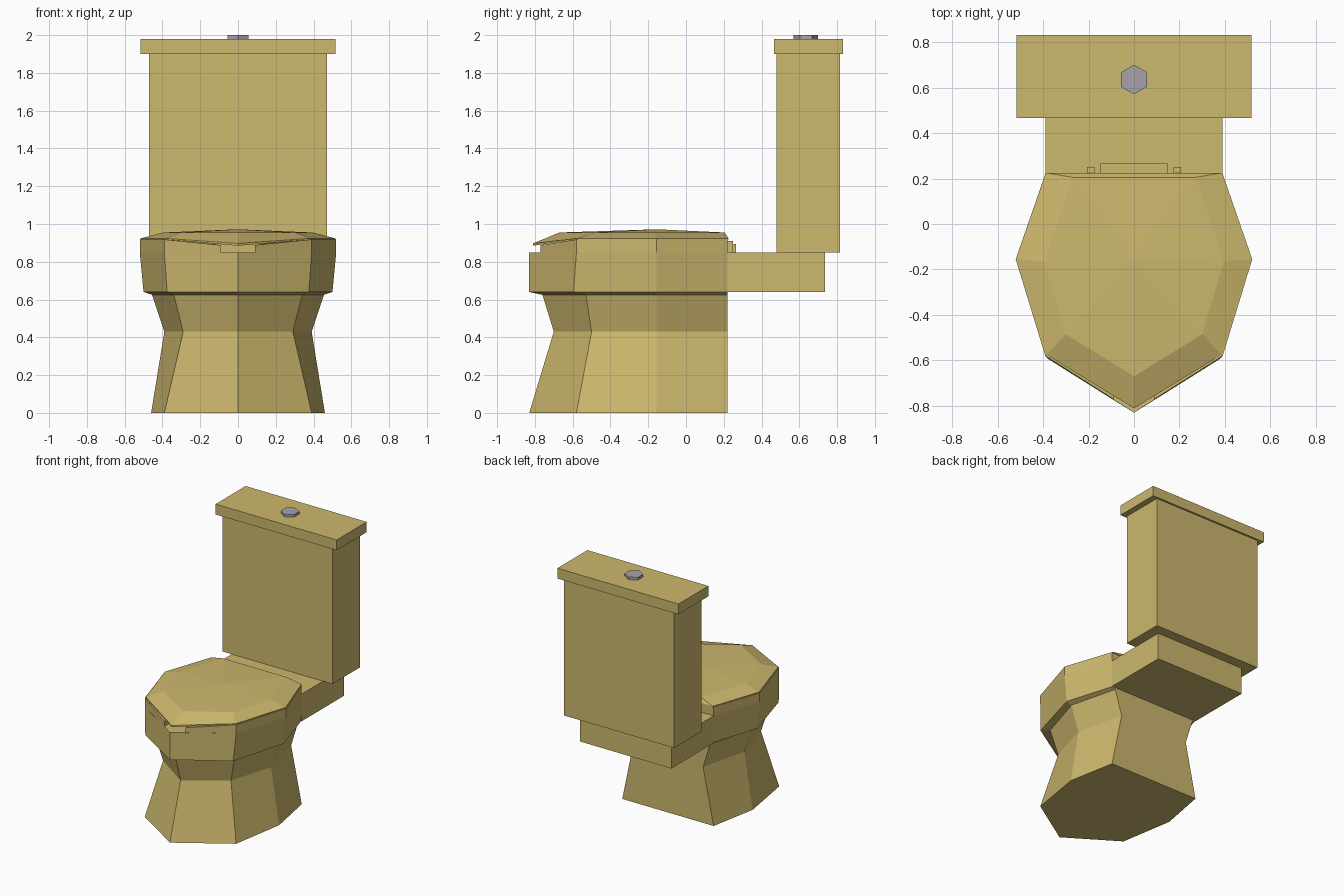
import bpy, bmesh, math

cube = bpy.data.objects.get("Cube")
if cube:
    bpy.data.objects.remove(cube)


def material(name, colour):
    mat = bpy.data.materials.new(name)
    mat.use_nodes = True
    mat.diffuse_color = (*colour, 1)
    mat.node_tree.nodes["Principled BSDF"].inputs["Base Color"].default_value = (*colour, 1)
    return mat


TAN = material("tan ceramic", (0.61, 0.48, 0.155))
GREY = material("grey metal", (0.37, 0.37, 0.40))


def finish(name, bm, mat):
    bmesh.ops.recalc_face_normals(bm, faces=bm.faces)
    mesh = bpy.data.meshes.new(name)
    bm.to_mesh(mesh)
    bm.free()
    mesh.materials.append(mat)
    obj = bpy.data.objects.new(name, mesh)
    bpy.context.collection.objects.link(obj)
    return obj


def box(name, x, y, z):
    bm = bmesh.new()
    bmesh.ops.create_cube(bm, size=1)
    for v in bm.verts:
        v.co = [lo + (c + 0.5) * (hi - lo) for c, (lo, hi) in zip(v.co, (x, y, z))]
    return finish(name, bm, TAN)


def ring(tip, front, side, back, z, tip_z=None):
    """Seven-sided outline, mirrored in x, with a flat back edge."""
    right = [(*p, z) for p in (front, side, back)]
    left = [(-px, py, pz) for px, py, pz in reversed(right)]
    return [(0, tip, z if tip_z is None else tip_z)] + right + left


def bridge(bm, rings, closed=True):
    loops = [[bm.verts.new(p) for p in r] for r in rings]
    n = len(loops[0])
    for a, b in zip(loops, loops[1:]):
        for i in range(n if closed else n - 1):
            j = (i + 1) % n
            bm.faces.new((a[i], a[j], b[j], b[i]))
    return loops


# Pedestal and bowl with a sunken basin
BACK = 0.22
bm = bmesh.new()
loops = bridge(bm, [
    ring(-0.83, (0.39, -0.58), (0.46, -0.155), (0.39, BACK), 0),
    ring(-0.70, (0.29, -0.50), (0.39, -0.155), (0.30, BACK), 0.43),
    ring(-0.76, (0.34, -0.53), (0.455, -0.155), (0.36, BACK), 0.625),
    ring(-0.83, (0.375, -0.595), (0.50, -0.155), (0.385, BACK), 0.64),
    ring(-0.83, (0.39, -0.58), (0.52, -0.155), (0.39, BACK), 0.85),
    ring(-0.63, (0.27, -0.47), (0.37, -0.155), (0.27, 0.08), 0.85),
    ring(-0.45, (0.18, -0.36), (0.24, -0.155), (0.18, 0.0), 0.55),
])
bm.faces.new(loops[0])
bm.faces.new(loops[-1])
finish("bowl", bm, TAN)
box("tank_shelf", (-0.39, 0.39), (BACK, 0.735), (0.64, 0.85))

# Open-fronted seat
outer = [(0.09, -0.77), (0.39, -0.58), (0.52, -0.155), (0.39, BACK)]
inner = [(0.09, -0.61), (0.27, -0.47), (0.37, -0.155), (0.27, 0.08)]


def mirrored(points, z, end_z):
    half = [(x, y, end_z if i == 0 else z) for i, (x, y) in enumerate(points)]
    return half + [(-x, y, h) for x, y, h in reversed(half)]


bm = bmesh.new()
loops = bridge(bm, [mirrored(outer, 0.85, 0.85), mirrored(outer, 0.918, 0.888),
                    mirrored(inner, 0.918, 0.888), mirrored(inner, 0.85, 0.85)], False)
for i in range(len(loops[0]) - 1):
    bm.faces.new((loops[3][i], loops[3][i + 1], loops[0][i + 1], loops[0][i]))
for i in (0, -1):
    bm.faces.new([r[i] for r in loops])
finish("seat", bm, TAN)

# Faceted lid rising to a shallow peak
bm = bmesh.new()
loops = bridge(bm, [
    ring(-0.81, (0.385, -0.575), (0.515, -0.155), (0.385, 0.225), 0.918, 0.885),
    ring(-0.81, (0.385, -0.575), (0.515, -0.155), (0.385, 0.225), 0.924, 0.897),
    ring(-0.67, (0.30, -0.485), (0.395, -0.165), (0.27, 0.205), 0.955),
])
peak = bm.verts.new((0, -0.155, 0.972))
top = loops[-1]
for i, v in enumerate(top):
    bm.faces.new((v, top[(i + 1) % len(top)], peak))
bm.faces.new(loops[0])
finish("lid", bm, TAN)

# Hinges
for side, x in (("left", 0.19), ("right", -0.19)):
    box(side + "_hinge", (x - 0.016, x + 0.016), (0.205, 0.25), (0.85, 0.91))
box("hinge_bar", (-0.147, 0.147), (0.22, 0.265), (0.85, 0.895))

# Tank, tank cover and flush button
box("tank", (-0.47, 0.47), (0.48, 0.815), (0.85, 1.9))
box("tank_cover", (-0.517, 0.517), (0.465, 0.83), (1.9, 1.98))
bm = bmesh.new()
bmesh.ops.create_cone(bm, cap_ends=True, segments=6, radius1=0.065, radius2=0.065, depth=0.02)
for v in bm.verts:
    angle = round(math.atan2(v.co.y, v.co.x) / (math.pi / 3) - 0.5) * math.pi / 3 + math.pi / 6
    v.co.x, v.co.y = 0.065 * math.cos(angle), 0.635 + 0.065 * math.sin(angle)
    v.co.z += 1.99
finish("flush_button", bm, GREY)
